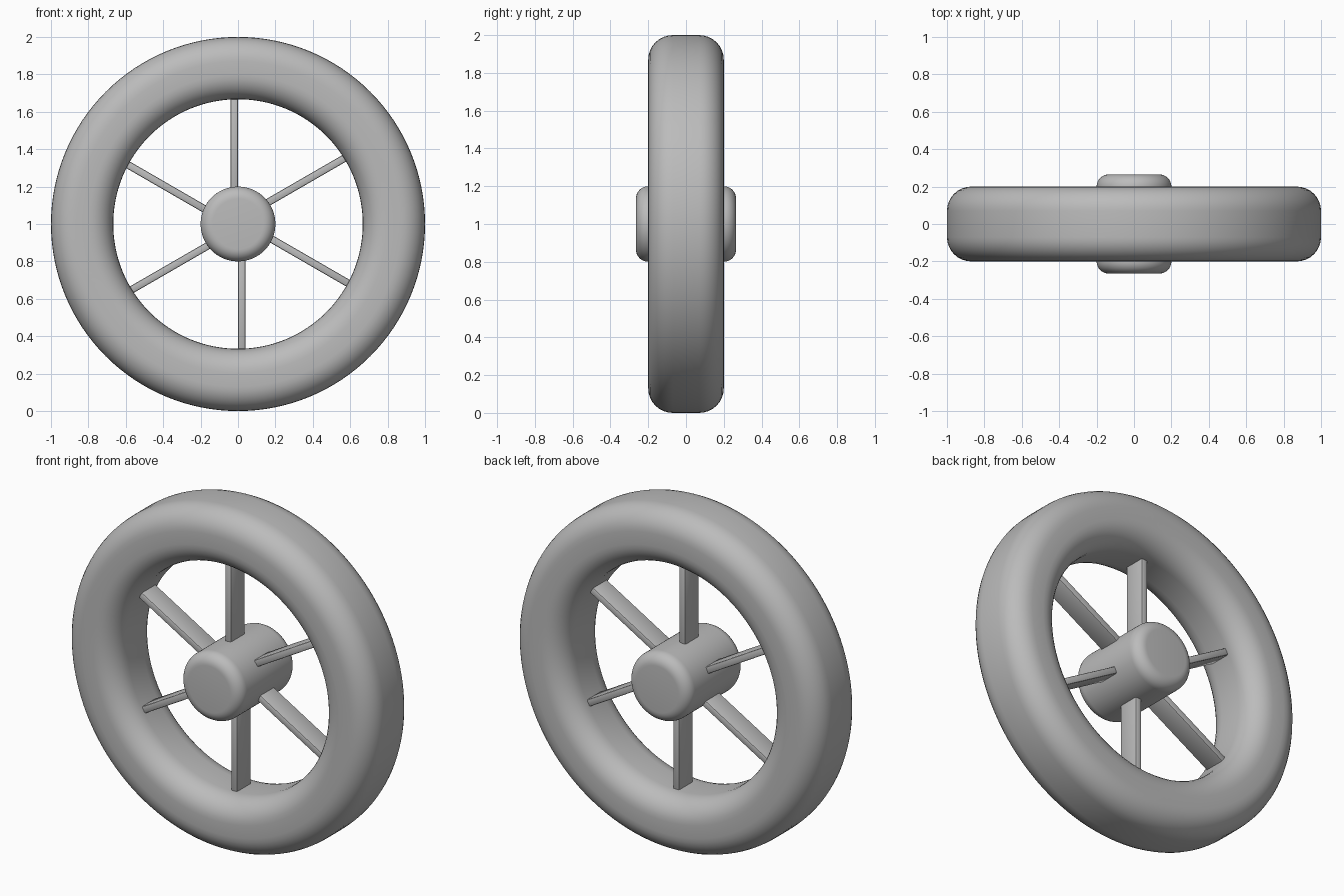
import bpy, bmesh, math
from mathutils import Matrix, Vector

cube = bpy.data.objects.get("Cube")
if cube:
    bpy.data.objects.remove(cube)

grey = bpy.data.materials.new("plain grey")
grey.use_nodes = True
colour = (0.5, 0.5, 0.5, 1)
grey.diffuse_color = colour
grey.node_tree.nodes["Principled BSDF"].inputs["Base Color"].default_value = colour

AXLE = Vector((0, 0, 1))


def finish(name, bm):
    bmesh.ops.recalc_face_normals(bm, faces=bm.faces)
    mesh = bpy.data.meshes.new(name)
    bm.to_mesh(mesh)
    bm.free()
    obj = bpy.data.objects.new(name, mesh)
    obj.location = AXLE
    mesh.materials.append(grey)
    bpy.context.collection.objects.link(obj)
    bpy.ops.object.select_all(action="DESELECT")
    obj.select_set(True)
    bpy.context.view_layer.objects.active = obj
    bpy.ops.object.shade_smooth_by_angle(angle=math.radians(35))
    return obj


def corner(r, y, radius, start, steps=8):
    """Quarter-round points (radius, y) around a fillet centre."""
    angles = [math.radians(start + 90 * i / steps) for i in range(steps + 1)]
    return [(r + radius * math.cos(a), y + radius * math.sin(a)) for a in angles]


def lathe(name, profile, closed, steps=96):
    """Spin a (radius, y) profile around the axle."""
    bm = bmesh.new()
    verts = [bm.verts.new((r, y, 0)) for r, y in profile]
    pairs = list(zip(verts, verts[1:]))
    if closed:
        pairs.append((verts[-1], verts[0]))
    edges = [bm.edges.new(p) for p in pairs]
    bmesh.ops.spin(bm, geom=verts + edges, axis=(0, 1, 0), cent=(0, 0, 0),
                   angle=math.tau, steps=steps)
    bmesh.ops.remove_doubles(bm, verts=bm.verts, dist=0.0001)
    return finish(name, bm)


# Tyre: rounded rectangular section
outer, inner, half, fillet = 1.0, 0.667, 0.2, 0.13
section = []
for r, y, start in ((outer - fillet, half - fillet, 0),
                    (inner + fillet, half - fillet, 90),
                    (inner + fillet, fillet - half, 180),
                    (outer - fillet, fillet - half, 270)):
    section += corner(r, y, fillet, start)
lathe("tyre", section, closed=True, steps=128)

# Hub: drum with rounded rims
hub_r, hub_half, rim = 0.2, 0.265, 0.065
hub = [(0, -hub_half)]
hub += corner(hub_r - rim, rim - hub_half, rim, 270)
hub += corner(hub_r - rim, hub_half - rim, rim, 0)
hub += [(0, hub_half)]
lathe("hub", hub, closed=False)

# Six flat spokes, each set slightly to one side of its radius
for i in range(6):
    bm = bmesh.new()
    bmesh.ops.create_cube(bm, size=1)
    bmesh.ops.scale(bm, vec=(0.04, 0.13, 0.56), verts=bm.verts)
    bmesh.ops.bevel(bm, geom=bm.edges[:], offset=0.008, segments=2,
                    profile=0.5, affect="EDGES")
    bmesh.ops.translate(bm, vec=(-0.02, 0, 0.4), verts=bm.verts)
    bmesh.ops.rotate(bm, cent=(0, 0, 0), verts=bm.verts,
                     matrix=Matrix.Rotation(math.tau * i / 6, 3, "Y"))
    finish(f"spoke_{i + 1}", bm)
